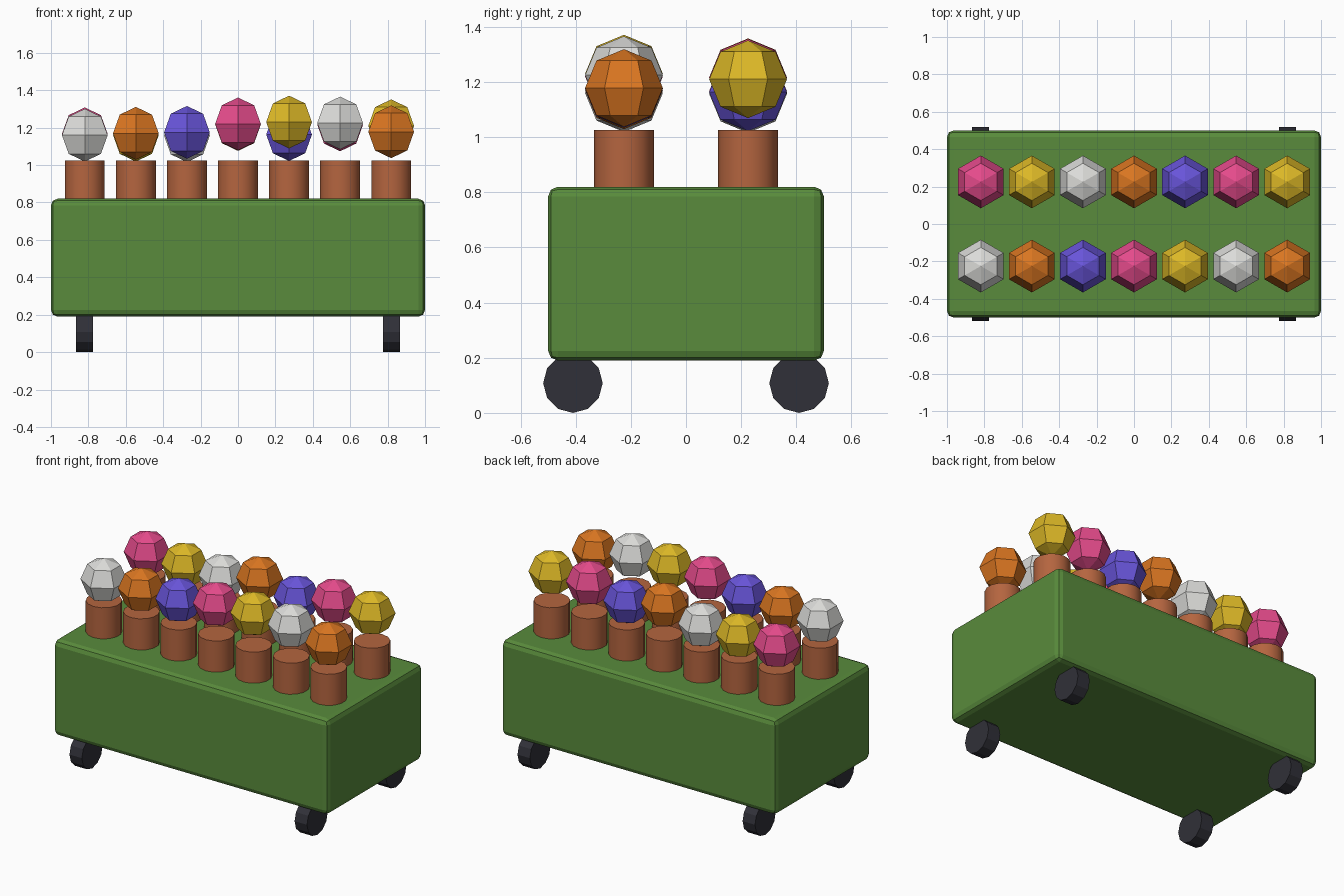
import bpy
import math

cube = bpy.data.objects.get("Cube")
if cube:
    bpy.data.objects.remove(cube, do_unlink=True)


def material(name, rgb):
    mat = bpy.data.materials.new(name)
    mat.use_nodes = True
    colour = (*rgb, 1)
    mat.diffuse_color = colour
    mat.node_tree.nodes["Principled BSDF"].inputs["Base Color"].default_value = colour
    return mat


green = material("green", (0.10, 0.26, 0.045))
clay = material("terracotta", (0.46, 0.13, 0.05))
black = material("tyre black", (0.03, 0.03, 0.04))
blooms = {
    "pink": material("pink", (0.78, 0.07, 0.26)),
    "yellow": material("yellow", (0.72, 0.48, 0.02)),
    "white": material("white", (0.72, 0.72, 0.70)),
    "orange": material("orange", (0.70, 0.18, 0.015)),
    "purple": material("purple", (0.14, 0.09, 0.70)),
}


def finish(name, mat):
    obj = bpy.context.object
    obj.name = name
    obj.data.materials.append(mat)
    return obj


# Planter box with rounded edges
bpy.ops.mesh.primitive_cube_add(size=1, location=(0, 0, 0.505))
box = finish("planter_box", green)
box.scale = (2, 1, 0.63)
bpy.ops.object.transform_apply(location=False, rotation=False)
bevel = box.modifiers.new("rounded edges", "BEVEL")
bevel.width = 0.035
bevel.segments = 2

# Four wheels
for side, x in (("left", 0.82), ("right", -0.82)):
    for end, y in (("front", -0.41), ("back", 0.41)):
        bpy.ops.mesh.primitive_cylinder_add(
            vertices=12, radius=0.108, depth=0.09,
            location=(x, y, 0.108), rotation=(0, math.pi / 2, 0))
        finish(f"wheel_{end}_{side}", black)

# Two rows of pots, each with a faceted bloom above it
rows = {
    "front": (-0.225, "white orange purple pink yellow white orange",
              (1.16, 1.17, 1.175, 1.22, 1.23, 1.225, 1.178)),
    "back": (0.225, "pink yellow white orange purple pink yellow",
             (1.167, 1.16, 1.157, 1.217, 1.163, 1.215, 1.21)),
}
for row, (y, colours, heights) in rows.items():
    for i, (colour, z) in enumerate(zip(colours.split(), heights)):
        x = (i - 3) * 0.273
        bpy.ops.mesh.primitive_cylinder_add(
            vertices=14, radius=0.109, depth=0.225, location=(x, y, 0.9125))
        finish(f"pot_{row}_{i + 1}", clay)
        bpy.ops.object.shade_smooth_by_angle(angle=math.radians(30))
        bpy.ops.mesh.primitive_uv_sphere_add(
            segments=6, ring_count=4, radius=0.141, location=(x, y, z))
        finish(f"bloom_{row}_{i + 1}", blooms[colour])
